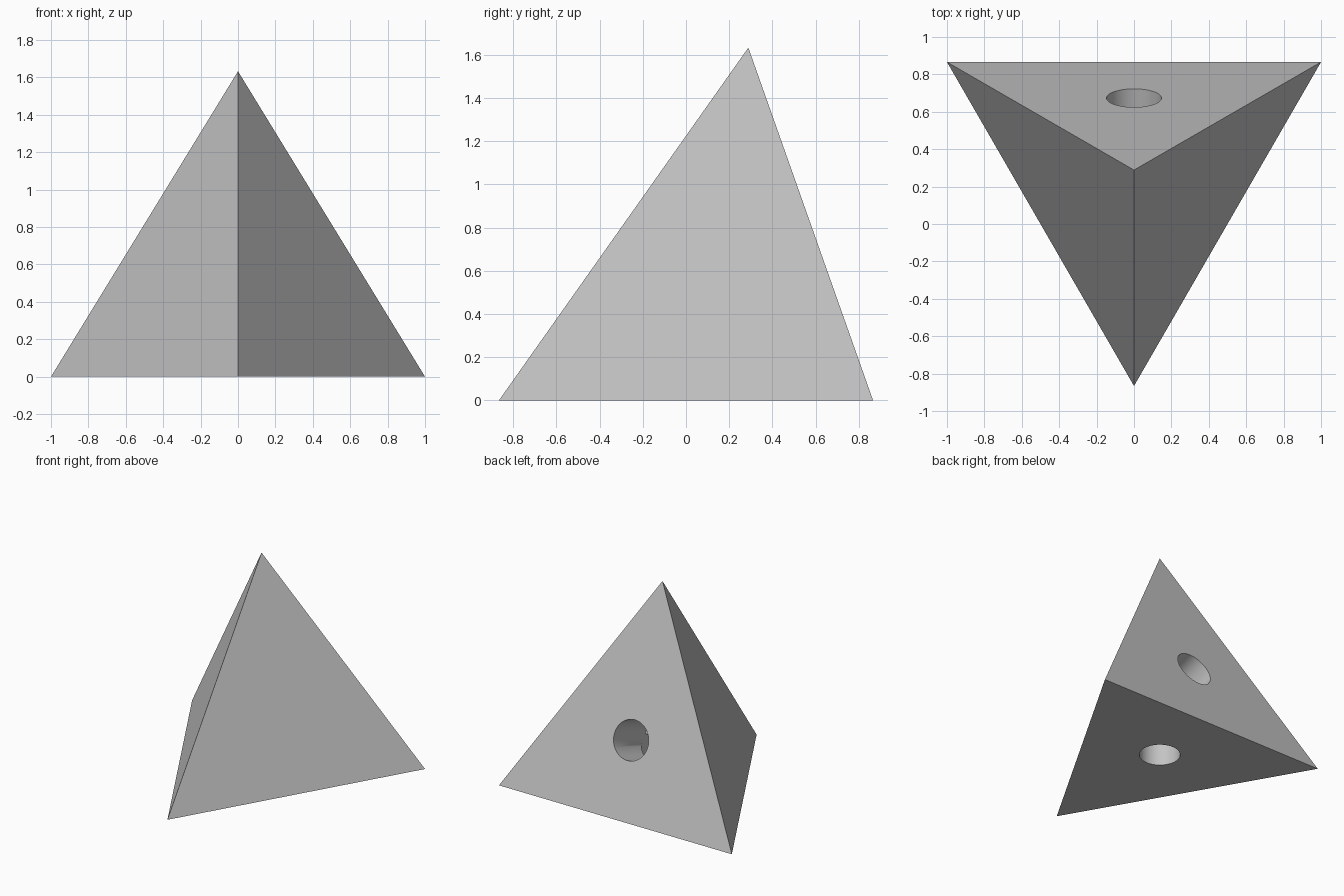
import bpy
import bmesh
from math import sqrt, radians
from mathutils import Vector

cube = bpy.data.objects.get("Cube")
if cube:
    bpy.data.objects.remove(cube, do_unlink=True)

RADIUS = 0.147          # bore radius
OVERSHOOT = 0.2         # how far cutters stick out of the faces

grey = bpy.data.materials.new("light grey")
grey.use_nodes = True
colour = (0.55, 0.55, 0.55, 1)
grey.diffuse_color = colour
grey.node_tree.nodes["Principled BSDF"].inputs["Base Color"].default_value = colour

# Solid regular tetrahedron, edge length 2, one edge along the back
half = sqrt(3) / 2
left, right = Vector((1, half, 0)), Vector((-1, half, 0))
front = Vector((0, -half, 0))
apex = Vector((0, half / 3, sqrt(8 / 3)))
corners = [left, right, front, apex]
centre = sum(corners, Vector()) / 4

bm = bmesh.new()
for corner in corners:
    bm.verts.new(corner)
bmesh.ops.convex_hull(bm, input=bm.verts[:])
bmesh.ops.recalc_face_normals(bm, faces=bm.faces[:])
mesh = bpy.data.meshes.new("pyramid_body")
bm.to_mesh(mesh)
bm.free()
body = bpy.data.objects.new("pyramid_body", mesh)
bpy.context.collection.objects.link(body)
mesh.materials.append(grey)


def bore(name, face):
    """Cutter running from outside a face's middle to the body's centre."""
    middle = sum(face, Vector()) / 3
    outward = (middle - centre).normalized()
    start = middle + outward * OVERSHOOT
    bpy.ops.mesh.primitive_cylinder_add(
        vertices=64, radius=RADIUS, depth=(start - centre).length,
        location=(start + centre) / 2,
        rotation=outward.to_track_quat("Z", "Y").to_euler())
    cutter = bpy.context.object
    cutter.name = name
    cutter.hide_render = True
    cutter.data.materials.append(grey)
    cut = body.modifiers.new(name, "BOOLEAN")
    cut.operation = "DIFFERENCE"
    cut.solver = "EXACT"
    cut.object = cutter
    return cutter


# Two round holes that meet in the middle
cutters = [bore("back_hole", (left, right, apex)),
           bore("bottom_hole", (left, right, front))]

bpy.ops.object.select_all(action="DESELECT")
body.select_set(True)
bpy.context.view_layer.objects.active = body
for modifier in list(body.modifiers):
    bpy.ops.object.modifier_apply(modifier=modifier.name)
for cutter in cutters:
    bpy.data.objects.remove(cutter, do_unlink=True)

# Smooth bores, crisp pyramid edges
bpy.ops.object.shade_smooth_by_angle(angle=radians(30))
